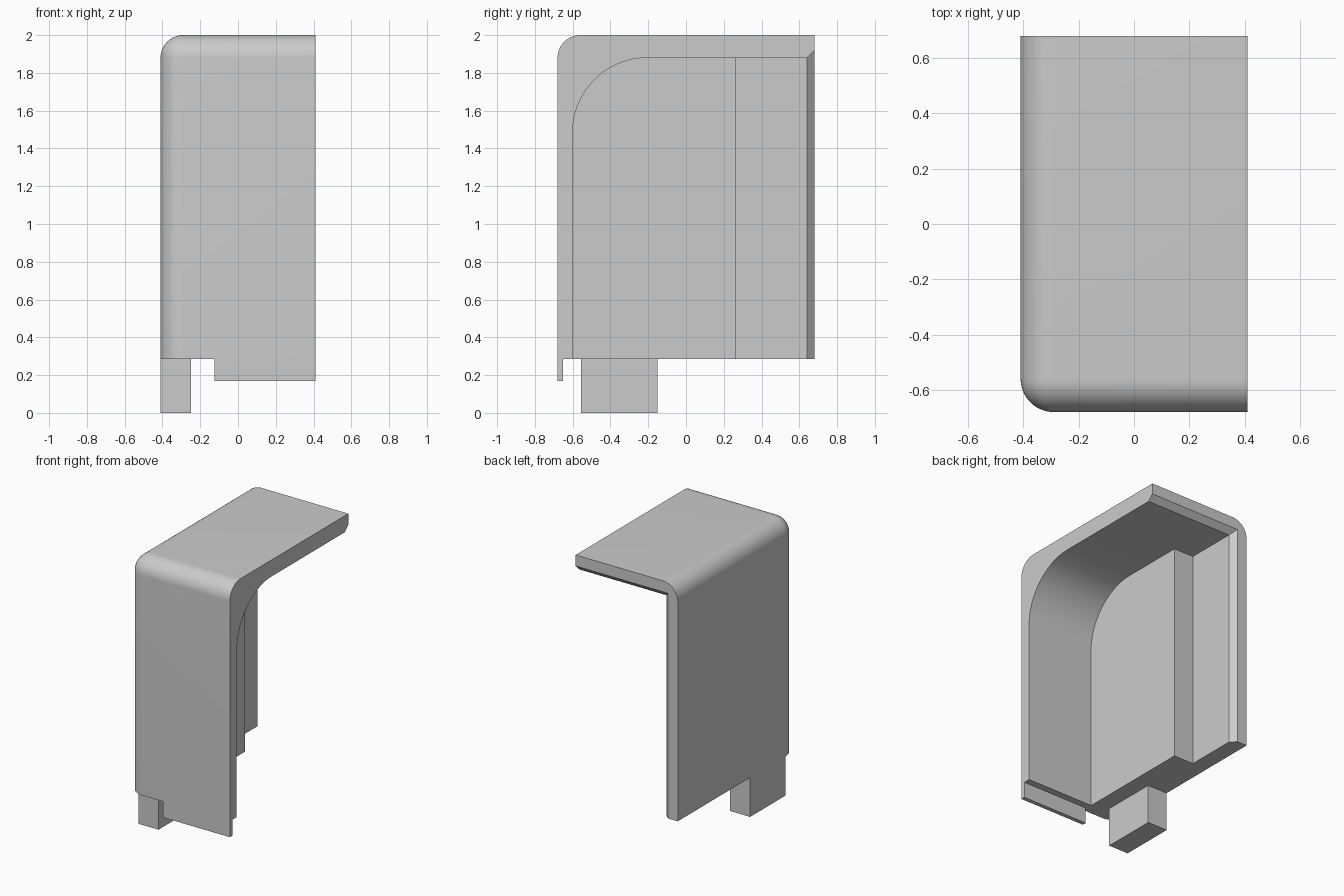
import bpy, bmesh, math
from mathutils import Vector

cube = bpy.data.objects.get("Cube")
if cube:
    bpy.data.objects.remove(cube, do_unlink=True)

grey = bpy.data.materials.new("light grey")
grey.use_nodes = True
colour = (0.6, 0.6, 0.6, 1)
grey.diffuse_color = colour
grey.node_tree.nodes["Principled BSDF"].inputs["Base Color"].default_value = colour

X, Y, TOP = 0.41, 0.68, 2.0      # outer half width, half depth, height
FLOOR, CEILING = 0.285, 1.88     # shell's lower edge, inner ceiling
THICK, THIN = -0.13, -0.29       # inner faces of the stepped side wall
FAR = 0.8                        # beyond the shell, for cutters


def finish(name, bm):
    bmesh.ops.recalc_face_normals(bm, faces=bm.faces)
    mesh = bpy.data.meshes.new(name)
    bm.to_mesh(mesh)
    bm.free()
    obj = bpy.data.objects.new(name, mesh)
    mesh.materials.append(grey)
    bpy.context.collection.objects.link(obj)
    return obj


def box_bm(lo, hi):
    bm = bmesh.new()
    bmesh.ops.create_cube(bm, size=1)
    for v in bm.verts:
        v.co = Vector([hi[i] if v.co[i] > 0 else lo[i] for i in range(3)])
    return bm


def prism(name, profile, x0, x1):
    """Extrude a (y, z) profile along x."""
    bm = bmesh.new()
    face = bm.faces.new([bm.verts.new((x0, y, z)) for y, z in profile])
    ext = bmesh.ops.extrude_face_region(bm, geom=[face])
    for v in ext["geom"]:
        if isinstance(v, bmesh.types.BMVert):
            v.co.x = x1
    return finish(name, bm)


# Outer block, rounded where the top, front and side wall meet
bm = box_bm((-X, -Y, FLOOR), (X, Y, TOP))
rounded = []
for e in bm.edges:
    m = (e.verts[0].co + e.verts[1].co) / 2
    if sum((m.x < -X + 0.01, m.y < -Y + 0.01, m.z > TOP - 0.01)) == 2:
        rounded.append(e)
bmesh.ops.bevel(bm, geom=rounded, offset=0.12, segments=14, profile=0.5,
                affect='EDGES')
shell = finish("cover_shell", bm)

# Main cavity with a large curve between front wall and ceiling
R, inner_front = 0.395, -0.6
arc = [(inner_front + R - R * math.cos(a), CEILING - R + R * math.sin(a))
       for a in (math.pi / 2 * i / 24 for i in range(25))]
cavity = prism("cavity_cutter",
               [(inner_front, 0)] + arc + [(FAR, CEILING), (FAR, 0)], THICK, FAR)

# Deeper recess behind the step
recess = finish("recess_cutter", box_bm((THIN, 0.265, 0), (FAR, FAR, CEILING)))

# Chamfer around the rear opening: box flaring outwards toward the back
bm = box_bm((THIN, 0.6, 0), (FAR, 0.74, CEILING))
for v in bm.verts:
    flare = v.co.y - 0.64
    if v.co.x < 0:
        v.co.x -= flare
    if v.co.z > 1:
        v.co.z += flare
chamfer = finish("chamfer_cutter", bm)

bpy.context.view_layer.objects.active = shell
for cutter in (cavity, recess, chamfer):
    cutter.hide_render = True
    mod = shell.modifiers.new(cutter.name, 'BOOLEAN')
    mod.operation, mod.solver, mod.object = 'DIFFERENCE', 'EXACT', cutter
    bpy.ops.object.modifier_apply(modifier=mod.name)
    bpy.data.objects.remove(cutter, do_unlink=True)

# Lip below the front wall and locating peg below the side wall
finish("front_lip", box_bm((-0.125, -Y, 0.17), (X, -0.65, FLOOR)))
finish("locating_peg", box_bm((-X, -0.555, 0), (-0.25, -0.15, FLOOR)))

# Smooth the curves, keep the corners crisp
bpy.ops.object.select_all(action='DESELECT')
shell.select_set(True)
bpy.context.view_layer.objects.active = shell
bpy.ops.object.shade_smooth_by_angle(angle=math.radians(30))
